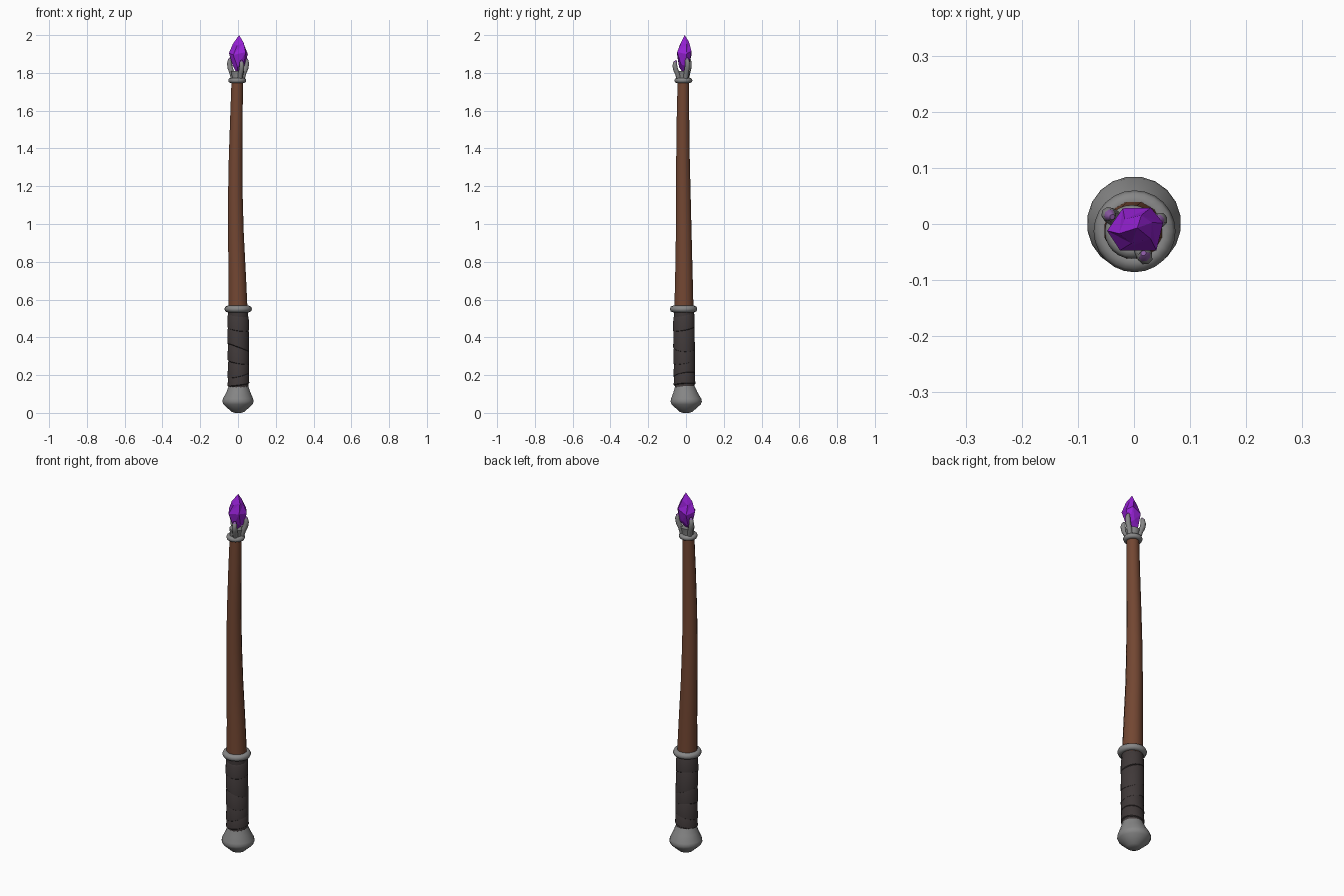
import bpy, bmesh, math
from mathutils import Vector

if "Cube" in bpy.data.objects:
    bpy.data.objects.remove(bpy.data.objects["Cube"], do_unlink=True)


def material(name, rgb):
    m = bpy.data.materials.new(name)
    m.use_nodes = True
    m.diffuse_color = (*rgb, 1)
    m.node_tree.nodes["Principled BSDF"].inputs["Base Color"].default_value = (*rgb, 1)
    return m


WOOD = material("brown wood", (0.17, 0.062, 0.032))
METAL = material("grey metal", (0.24, 0.24, 0.24))
LEATHER = material("dark leather", (0.05, 0.04, 0.04))
CRYSTAL = material("purple crystal", (0.3, 0.015, 0.65))
GLOW = material("purple tinted metal", (0.25, 0.1, 0.36))


def finish(name, bm, mats, angle=40):
    bmesh.ops.recalc_face_normals(bm, faces=bm.faces[:])
    me = bpy.data.meshes.new(name)
    bm.to_mesh(me)
    bm.free()
    for m in mats:
        me.materials.append(m)
    ob = bpy.data.objects.new(name, me)
    bpy.context.collection.objects.link(ob)
    if angle:
        bpy.ops.object.select_all(action='DESELECT')
        ob.select_set(True)
        bpy.context.view_layer.objects.active = ob
        bpy.ops.object.shade_smooth_by_angle(angle=math.radians(angle))
    return ob


def skin(bm, rings):
    """Join matching rings of points with quads and cap both ends."""
    loops = [[bm.verts.new(p) for p in ring] for ring in rings]
    n = len(loops[0])
    for a, b in zip(loops, loops[1:]):
        for i in range(n):
            j = (i + 1) % n
            bm.faces.new((a[i], a[j], b[j], b[i]))
    bm.faces.new(loops[0])
    bm.faces.new(loops[-1])


def column(name, rows, sides, mat, tilt=0, heading=0, angle=40):
    """Upright loft through (x, y, z, radius) rows, optionally sheared."""
    rings = []
    for x, y, z, r in rows:
        turns = [math.tau * (i + 0.5) / sides for i in range(sides)]
        rings.append([(x + r * math.cos(t), y + r * math.sin(t),
                       z + tilt * math.cos(t - heading)) for t in turns])
    bm = bmesh.new()
    skin(bm, rings)
    return finish(name, bm, [mat], angle)


def ring(name, centre, major, minor):
    bpy.ops.mesh.primitive_torus_add(location=centre, major_radius=major, minor_radius=minor,
                                     major_segments=24, minor_segments=8)
    ob = bpy.context.object
    ob.name = name
    ob.data.materials.append(METAL)
    bpy.ops.object.shade_smooth_by_angle(angle=math.radians(60))


# Pommel
column("pommel", [(0, 0, 0, 0.018), (0, 0, 0.007, 0.036), (0, 0.001, 0.045, 0.078),
                  (0, 0.001, 0.06, 0.084), (0, 0.001, 0.075, 0.081),
                  (0.002, -0.003, 0.11, 0.064), (0.003, -0.006, 0.143, 0.052)], 20, METAL)

# Grip: a core with slanted overlapping leather bands
column("grip_core", [(0.003, -0.007, 0.11, 0.053), (0, -0.012, 0.54, 0.053)], 16, LEATHER)
bands = [(0.145, 0.215, 0.008, 0.4), (0.195, 0.29, 0.016, 0.6), (0.265, 0.365, 0.014, 2.4),
         (0.34, 0.465, 0.022, 3.3), (0.44, 0.525, 0.014, 2.2)]
for k, (low, high, tilt, heading) in enumerate(bands):
    x, y = 0.003 - 0.004 * low, -0.006 - 0.013 * low
    column(f"grip_band_{k + 1}", [(x, y, low, 0.05), (x, y, low + 0.006, 0.058),
                                  (x, y, high - 0.012, 0.056), (x, y, high, 0.05)],
           20, LEATHER, tilt, heading)

# Slightly bowed, tapering shaft
column("shaft", [(0, -0.011, 0.53, 0.053), (-0.004, -0.011, 0.72, 0.048),
                 (-0.011, -0.012, 0.95, 0.043), (-0.014, -0.014, 1.15, 0.04),
                 (-0.013, -0.016, 1.35, 0.037), (-0.008, -0.016, 1.58, 0.034),
                 (-0.004, -0.014, 1.77, 0.031)], 12, WOOD)

# Metal collars and crystal seat
ring("lower_collar", (0.001, -0.013, 0.55), 0.055, 0.018)
ring("upper_collar", (-0.004, -0.014, 1.76), 0.034, 0.014)
column("crystal_seat", [(-0.004, -0.014, 1.75, 0.03), (-0.003, -0.013, 1.785, 0.031),
                        (-0.002, -0.012, 1.81, 0.036)], 12, METAL)

# Three claws curling round the crystal, tinted on the upward faces of their tips
profile = [(0.027, 0, 0.013), (0.036, 0.035, 0.014), (0.048, 0.062, 0.014),
           (0.052, 0.085, 0.0135), (0.049, 0.104, 0.011), (0.044, 0.115, 0.005)]
for k, (degrees, stretch) in enumerate([(146, 1), (22, 1), (295, 0.87)]):
    a = math.radians(degrees)
    out, side = Vector((math.cos(a), math.sin(a), 0)), Vector((-math.sin(a), math.cos(a), 0))
    path = [Vector((-0.002, -0.012, 1.765)) + out * d + Vector((0, 0, h * stretch))
            for d, h, r in profile]
    rings = []
    for i, p in enumerate(path):
        along = (path[min(i + 1, len(path) - 1)] - path[max(i - 1, 0)]).normalized()
        across = side.cross(along)
        rings.append([p + profile[i][2] * (side * math.cos(t) + across * math.sin(t))
                      for t in (math.tau * s / 8 for s in range(8))])
    bm = bmesh.new()
    skin(bm, rings)
    bmesh.ops.recalc_face_normals(bm, faces=bm.faces[:])
    for f in bm.faces:
        f.material_index = int(f.normal.z > 0.3 and f.calc_center_median().z > 1.83)
    finish(f"claw_{k + 1}", bm, [METAL, GLOW], 50)

# Faceted crystal: uneven girdle, twisted upper and lower rings, two points
outline = [(0.052, 0.002), (0.03, 0.029), (-0.02, 0.028),
           (-0.048, -0.012), (-0.025, -0.047), (0.04, -0.047)]
heights = [1.9, 1.915, 1.89, 1.905, 1.895, 1.91]
bm = bmesh.new()


def level(scale, shift, blend):
    verts = []
    for i, (x, y) in enumerate(outline):
        u, v = outline[(i + 1) % 6]
        px, py = x + (u - x) * blend, y + (v - y) * blend
        verts.append(bm.verts.new((0.004 + (px - 0.004) * scale, -0.01 + (py + 0.01) * scale,
                                   heights[i] + shift)))
    return verts


lower, girdle, upper = level(0.72, -0.065, 0.3), level(1, 0, 0), level(0.66, 0.05, 0.25)
bottom, tip = bm.verts.new((-0.006, -0.012, 1.795)), bm.verts.new((0.006, -0.007, 2.0))
for i in range(6):
    j = (i + 1) % 6
    bm.faces.new((bottom, lower[j], lower[i]))
    bm.faces.new((tip, upper[i], upper[j]))
    for a, b in ((lower, girdle), (girdle, upper)):
        bm.faces.new((a[i], a[j], b[j]))
        bm.faces.new((a[i], b[j], b[i]))
finish("crystal", bm, [CRYSTAL], 0)
